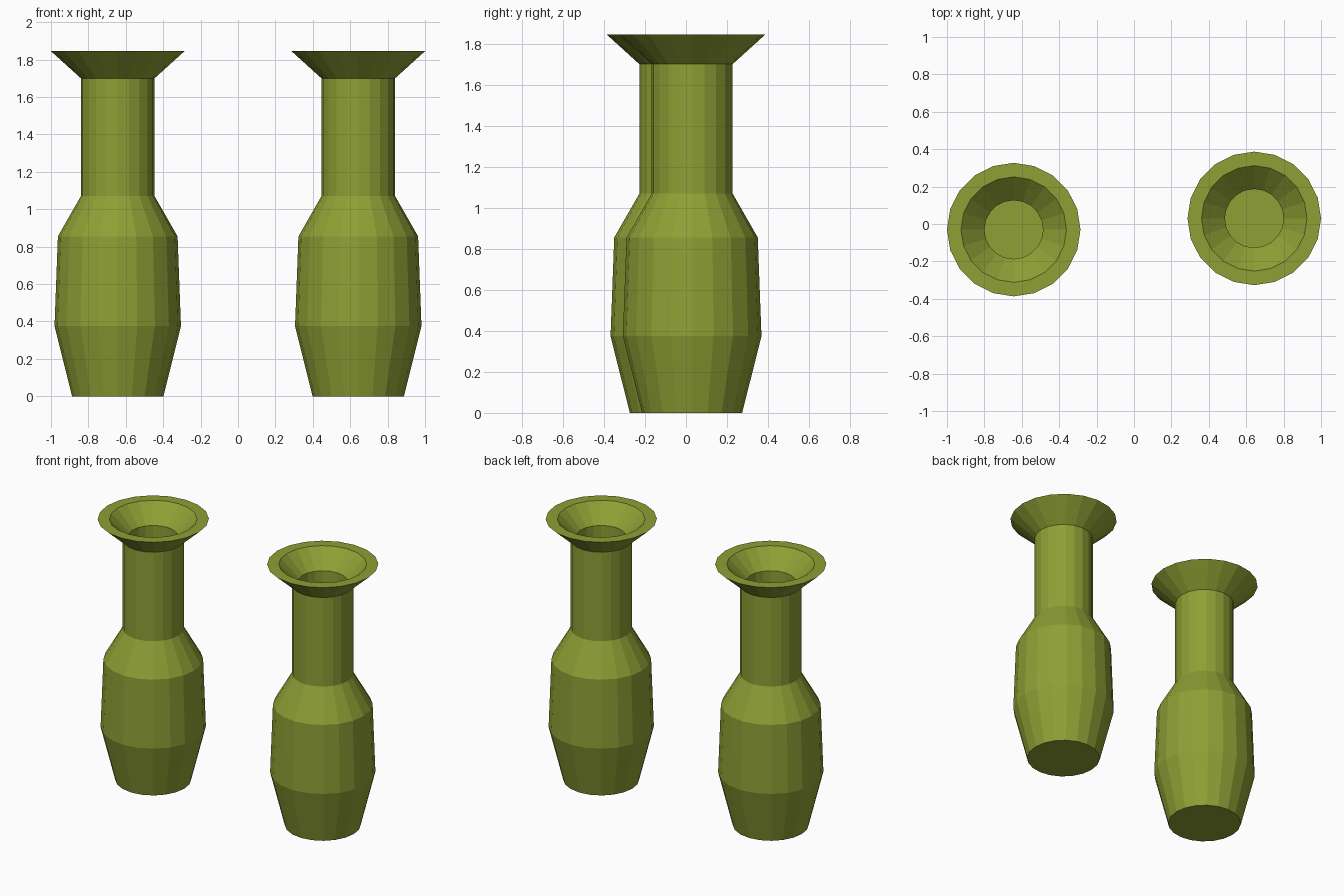
import bpy, bmesh, math

if "Cube" in bpy.data.objects:
    bpy.data.objects.remove(bpy.data.objects["Cube"])

SIDES = 20

# Wall profile (radius, height): outside going up, then inside going down
PROFILE = [
    (0.244, 0.0), (0.338, 0.375), (0.32, 0.855), (0.197, 1.07),
    (0.197, 1.70), (0.357, 1.845),
    (0.282, 1.845), (0.157, 1.725), (0.157, 1.06), (0.28, 0.84),
    (0.298, 0.377), (0.213, 0.04),
]

green = bpy.data.materials.new("green_glaze")
green.diffuse_color = (0.27, 0.35, 0.035, 1)
green.use_nodes = True
green.node_tree.nodes["Principled BSDF"].inputs["Base Color"].default_value = green.diffuse_color


def make_vase(name, x, y, turn):
    bm = bmesh.new()
    rings = []
    for r, z in PROFILE:
        rings.append([bm.verts.new((r * math.cos(2 * math.pi * i / SIDES),
                                    r * math.sin(2 * math.pi * i / SIDES), z))
                      for i in range(SIDES)])
    # walls
    for a, b in zip(rings, rings[1:]):
        for i in range(SIDES):
            j = (i + 1) % SIDES
            bm.faces.new((a[i], a[j], b[j], b[i]))
    # underside and inner floor
    bm.faces.new(rings[0][::-1])
    bm.faces.new(rings[-1])
    bmesh.ops.recalc_face_normals(bm, faces=bm.faces)
    mesh = bpy.data.meshes.new(name)
    bm.to_mesh(mesh)
    bm.free()
    mesh.materials.append(green)
    obj = bpy.data.objects.new(name, mesh)
    obj.location = (x, y, 0)
    obj.rotation_euler.z = turn
    bpy.context.collection.objects.link(obj)


# Pair of vases, the second turned half way round
make_vase("vase_left", -0.643, -0.03, 0)
make_vase("vase_right", 0.643, 0.03, math.pi)
